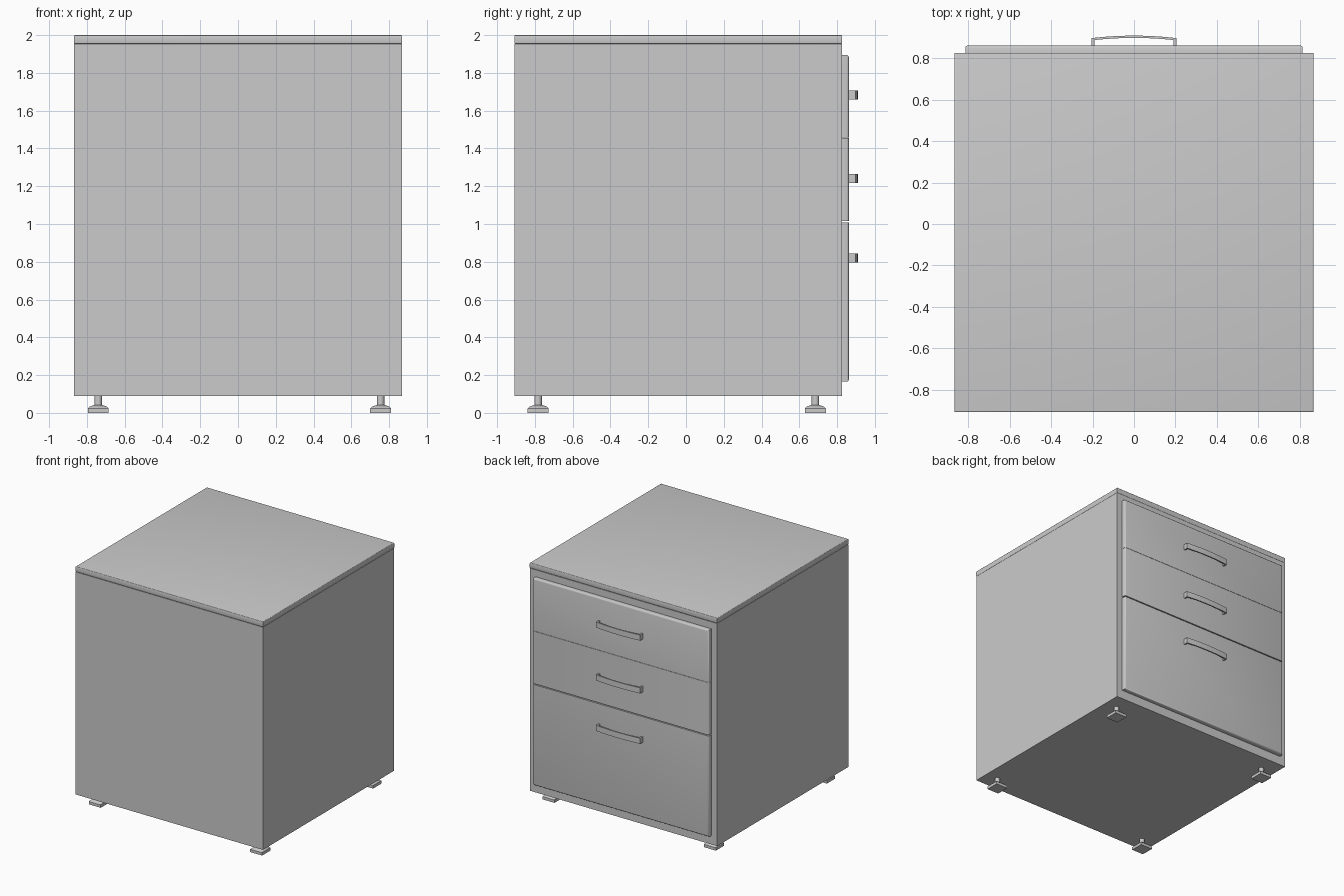
import bpy, bmesh, math

if "Cube" in bpy.data.objects:
    bpy.data.objects.remove(bpy.data.objects["Cube"])


def finish(name, bm, smooth=False):
    bmesh.ops.recalc_face_normals(bm, faces=bm.faces[:])
    me = bpy.data.meshes.new(name)
    bm.to_mesh(me)
    bm.free()
    ob = bpy.data.objects.new(name, me)
    bpy.context.collection.objects.link(ob)
    if smooth:
        bpy.ops.object.select_all(action='DESELECT')
        ob.select_set(True)
        bpy.context.view_layer.objects.active = ob
        bpy.ops.object.shade_smooth_by_angle(angle=math.radians(35))
    return ob


def box(name, lo, hi, bevel=0, pick=None):
    """Box from corner to corner; rounds the edges whose midpoint passes pick."""
    bm = bmesh.new()
    bmesh.ops.create_cube(bm, size=1)
    for v in bm.verts:
        v.co = [(a + b) / 2 + c * (b - a) for a, b, c in zip(lo, hi, v.co)]
    if bevel:
        edges = [e for e in bm.edges if pick((e.verts[0].co + e.verts[1].co) / 2)]
        bmesh.ops.bevel(bm, geom=edges, offset=bevel, segments=3, profile=0.5,
                        affect='EDGES')
    return finish(name, bm, bevel > 0)


# Cabinet body and top slab with softened rim
box("cabinet_body", (-0.867, -0.908, 0.09), (0.867, 0.826, 1.953))
box("top_slab", (-0.868, -0.909, 1.953), (0.868, 0.827, 2.0), 0.007,
    lambda m: abs(m.z - 2) < 1e-4 or abs(m.z - 1.953) < 1e-4)


# Handle: bowed strip with two short posts, extruded upward
def handle(name, z0, z1, y0=0.858):
    half, post, n = 0.205, 0.013, 12
    bow = lambda x: 0.898 + 0.012 * (1 - (x / half) ** 2)
    outer = [(-half + 2 * half * i / n, ) for i in range(n + 1)]
    outer = [(x, bow(x)) for (x,) in outer]
    w = half - post
    inner = [(w - 2 * w * i / n, bow(w - 2 * w * i / n) - 0.011) for i in range(n + 1)]
    loop = [(-half, y0)] + outer + [(half, y0), (w, y0)] + inner + [(-w, y0)]
    bm = bmesh.new()
    face = bm.faces.new([bm.verts.new((x, y, z0)) for x, y in loop])
    ext = bmesh.ops.extrude_face_region(bm, geom=[face])
    for g in ext["geom"]:
        if isinstance(g, bmesh.types.BMVert):
            g.co.z = z1
    finish(name, bm, True)


# Drawer fronts, rounded only along the outline of the stack
drawers = [("top", 1.458, 1.895, 1.66), ("middle", 1.017, 1.456, 1.218),
           ("bottom", 0.165, 1.009, 0.796)]
for label, z0, z1, hz in drawers:
    def outline(m):
        return m.y > 0.86 and (abs(m.x) > 0.8 or abs(m.z - 1.895) < 1e-4
                               or abs(m.z - 0.165) < 1e-4)
    box(label + "_drawer_front", (-0.815, 0.82, z0), (0.815, 0.862, z1), 0.012, outline)
    handle(label + "_drawer_handle", hz, hz + 0.047)


# Feet: square pad, sloped shoulder and round stem
def foot(name, x, y):
    bm = bmesh.new()
    sections = [(0.055, 0.0), (0.055, 0.024), (0.045, 0.034), (0.02, 0.042)]
    rings = [[bm.verts.new((x + r * a, y + r * b, z))
              for a, b in ((-1, -1), (1, -1), (1, 1), (-1, 1))] for r, z in sections]
    for lower, upper in zip(rings, rings[1:]):
        for i in range(4):
            j = (i + 1) % 4
            bm.faces.new((lower[i], lower[j], upper[j], upper[i]))
    bm.faces.new(rings[0][::-1])
    bm.faces.new(rings[-1])
    stem = bmesh.ops.create_cone(bm, cap_ends=True, segments=16, radius1=0.02,
                                 radius2=0.02, depth=0.06)
    bmesh.ops.translate(bm, verts=stem["verts"], vec=(x, y, 0.065))
    finish(name, bm, True)


for side, x in (("left", -0.74), ("right", 0.755)):
    for end, y in (("front", -0.783), ("back", 0.685)):
        foot(f"{end}_{side}_foot", x, y)
